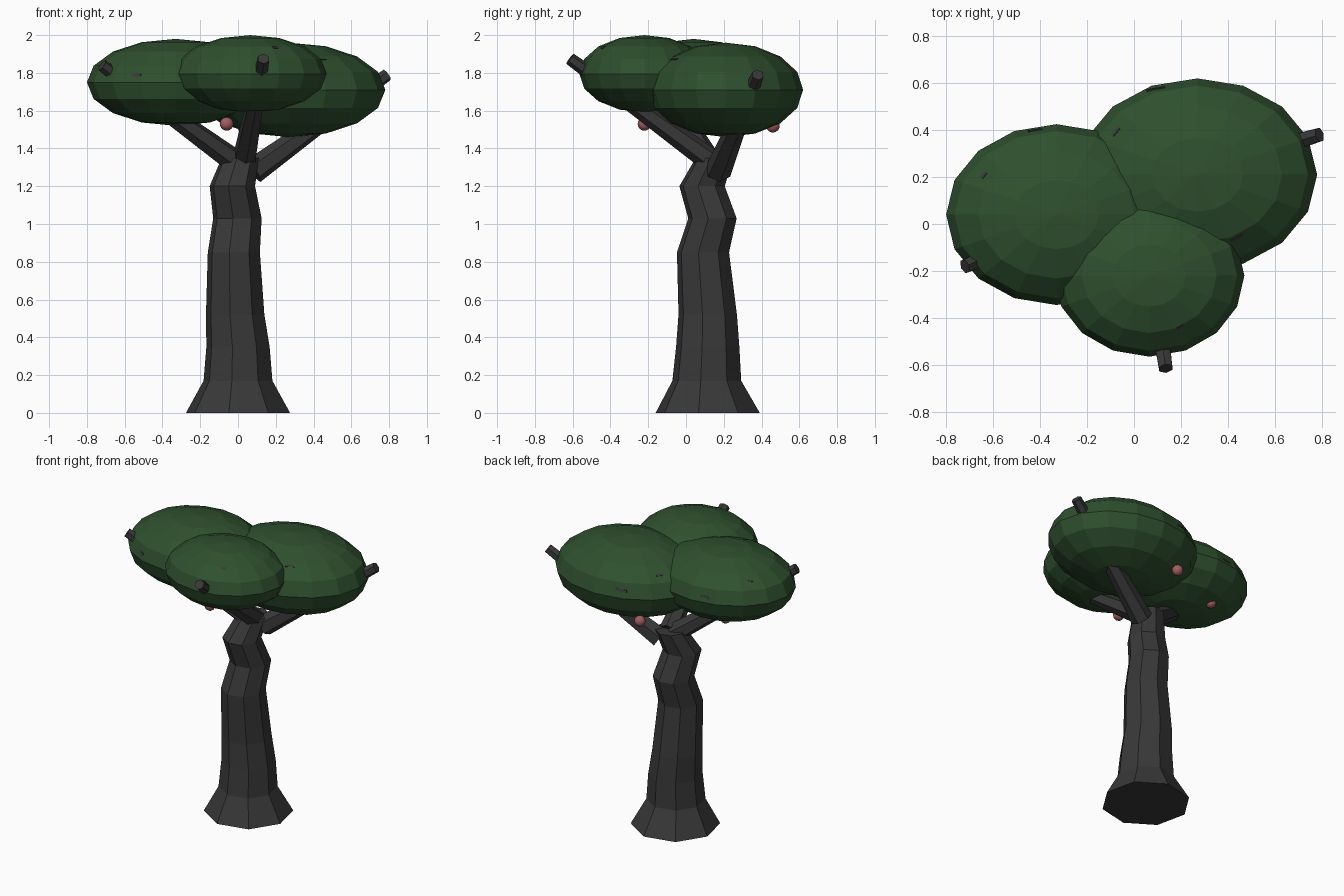
import bpy, bmesh, math
from mathutils import Vector, Matrix

cube = bpy.data.objects.get("Cube")
if cube:
    bpy.data.objects.remove(cube, do_unlink=True)


def material(name, rgb):
    m = bpy.data.materials.new(name)
    m.use_nodes = True
    m.diffuse_color = (*rgb, 1)
    m.node_tree.nodes["Principled BSDF"].inputs["Base Color"].default_value = (*rgb, 1)
    return m


bark = material("dark bark", (0.04, 0.04, 0.04))
leaf = material("deep green leaf", (0.028, 0.08, 0.028))
pink = material("pink fruit", (0.35, 0.11, 0.11))


def finish(name, bm, mat):
    bmesh.ops.recalc_face_normals(bm, faces=bm.faces)
    mesh = bpy.data.meshes.new(name)
    bm.to_mesh(mesh)
    bm.free()
    mesh.materials.append(mat)
    obj = bpy.data.objects.new(name, mesh)
    bpy.context.collection.objects.link(obj)
    return obj


def ellipsoid(name, centre, radii, mat, segments=16, rings=8):
    bm = bmesh.new()
    bmesh.ops.create_uvsphere(bm, u_segments=segments, v_segments=rings, radius=1)
    bmesh.ops.transform(bm, verts=bm.verts,
                        matrix=Matrix.Translation(centre) @ Matrix.Diagonal((*radii, 1)))
    return finish(name, bm, mat)


def branch(name, start, end, r1, r2):
    start, end = Vector(start), Vector(end)
    d = end - start
    bm = bmesh.new()
    bmesh.ops.create_cone(bm, cap_ends=True, segments=6, radius1=r1, radius2=r2, depth=d.length)
    turn = d.to_track_quat('Z', 'Y').to_matrix().to_4x4()
    bmesh.ops.transform(bm, verts=bm.verts, matrix=Matrix.Translation((start + end) / 2) @ turn)
    return finish(name, bm, bark)


# Crooked trunk: (x, y, z, radius) of each ring, flared at the foot
sections = [(0, .115, 0, .28), (0, .11, .17, .185), (0, .115, .35, .17),
            (-.015, .115, .52, .157), (-.022, .09, .85, .14), (-.003, .14, 1.03, .13),
            (-.03, .085, 1.2, .122), (.012, .15, 1.35, .1)]
sides = 8
bm = bmesh.new()
rings = []
for x, y, z, r in sections:
    angles = [math.tau * i / sides + math.radians(-10) for i in range(sides)]
    rings.append([bm.verts.new((x + r * math.cos(a), y + r * math.sin(a), z)) for a in angles])
for low, high in zip(rings, rings[1:]):
    for i in range(sides):
        j = (i + 1) % sides
        bm.faces.new((low[i], low[j], high[j], high[i]))
bm.faces.new(rings[0])
bm.faces.new(rings[-1])
finish("trunk", bm, bark)

# Branches run through the crowns and poke out as stubs
branch("left_branch", (.08, .17, 1.28), (.79, .38, 1.79), .07, .033)
branch("right_branch", (0, .13, 1.32), (-.72, -.18, 1.84), .065, .033)
branch("front_branch", (.03, .14, 1.33), (.135, -.615, 1.875), .065, .033)

# Three flattened leaf crowns
crowns = {
    "right_crown": ((-.33, .04, 1.75), (.47, .385, .23)),
    "left_crown": ((.27, .21, 1.71), (.51, .41, .25)),
    "front_crown": ((.065, -.22, 1.795), (.405, .345, .205)),
}
crown_objects = {n: ellipsoid(n, c, r, leaf) for n, (c, r) in crowns.items()}

# Small bark flecks showing through the leaves: crown, direction, length
flecks = [("right_crown", (-.45, -.87, .17), .05), ("right_crown", (-.68, .45, .58), .03),
          ("left_crown", (-.7, .46, .54), .045), ("left_crown", (.33, -.66, .65), .06),
          ("front_crown", (.33, -.64, .69), .03), ("left_crown", (-.35, .9, .2), .08),
          ("right_crown", (-.2, .95, .15), .06)]
bpy.context.view_layer.update()
for n, (crown, direction, length) in enumerate(flecks):
    centre, radii = crowns[crown]
    ray = Vector(a * b for a, b in zip(direction, radii))
    hit, point, normal, _ = crown_objects[crown].ray_cast(Vector(centre), ray)
    if hit:
        bm = bmesh.new()
        bmesh.ops.create_cube(bm, size=1)
        turn = normal.to_track_quat('Z', 'Y').to_matrix().to_4x4()
        bmesh.ops.transform(bm, verts=bm.verts, matrix=Matrix.Translation(point) @ turn
                            @ Matrix.Diagonal((length, .015, .006, 1)))
        finish(f"bark_fleck_{n + 1}", bm, bark)

# Round fruit hanging under the crowns
fruit = [(-.06, -.22, 1.53), (-.115, .06, 1.59), (.03, .46, 1.52), (-.45, .21, 1.575)]
for n, p in enumerate(fruit):
    f = ellipsoid(f"fruit_{n + 1}", p, (.036, .036, .036), pink, 12, 8)
    f.data.shade_smooth()
